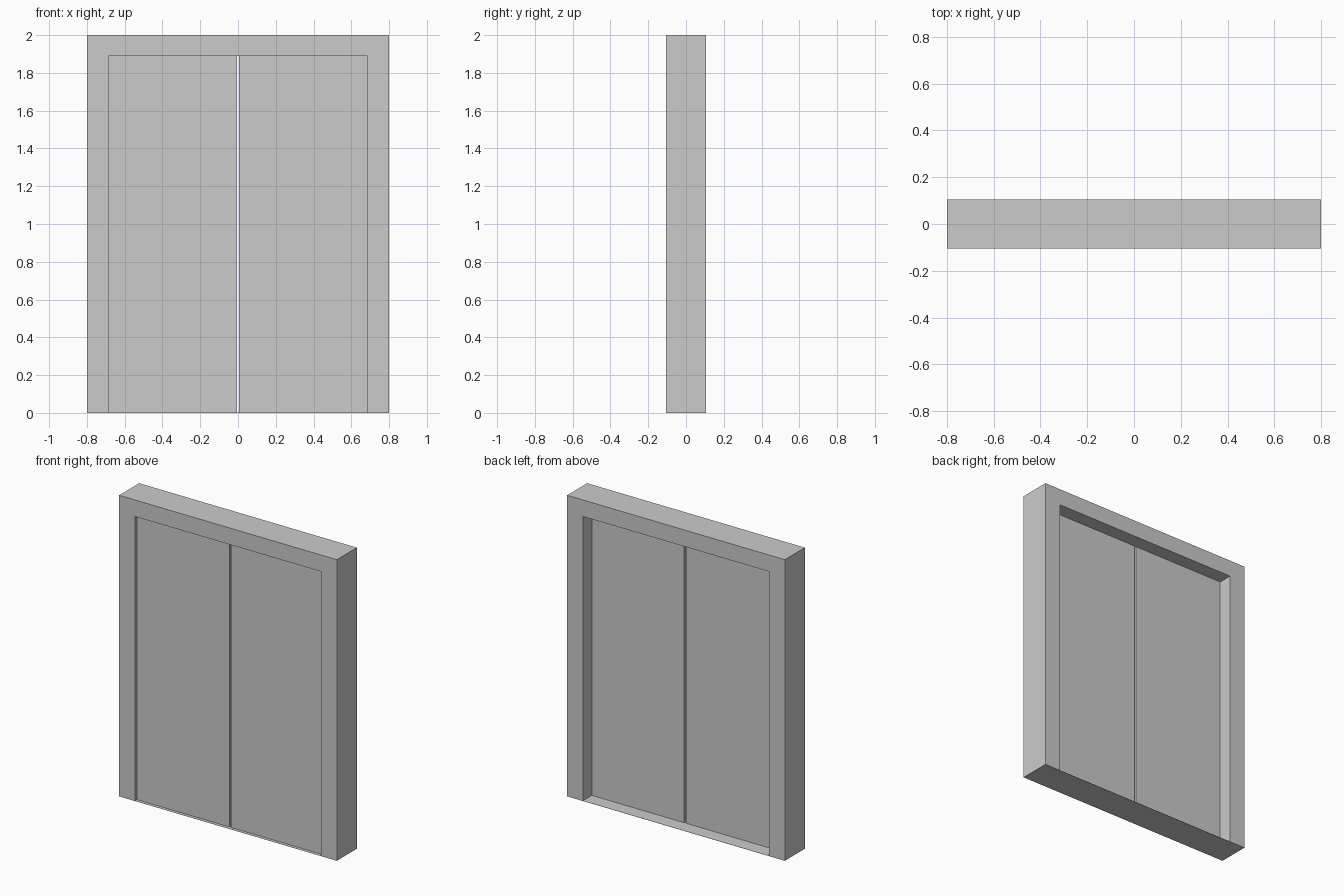
import bpy, bmesh

if "Cube" in bpy.data.objects:
    bpy.data.objects.remove(bpy.data.objects["Cube"])

W, H, D = 0.80, 2.0, 0.105          # outer half width, height, half depth
IW, IH = 0.685, 1.89                # opening half width and height
GAP = 0.006                         # half gap between the panels
DOOR_FRONT, DOOR_BACK = -0.083, 0.010


def extrude_profile(name, points, y0, y1):
    """Front-view outline (x, z) extruded from y0 to y1."""
    bm = bmesh.new()
    face = bm.faces.new([bm.verts.new((x, y0, z)) for x, z in points])
    if y1 != y0:
        new = bmesh.ops.extrude_face_region(bm, geom=[face])["geom"]
        verts = [v for v in new if isinstance(v, bmesh.types.BMVert)]
        bmesh.ops.translate(bm, verts=verts, vec=(0, y1 - y0, 0))
    bmesh.ops.recalc_face_normals(bm, faces=bm.faces[:])
    mesh = bpy.data.meshes.new(name)
    bm.to_mesh(mesh)
    bm.free()
    obj = bpy.data.objects.new(name, mesh)
    bpy.context.collection.objects.link(obj)
    return obj


# Frame: two jambs and a header in one outline
extrude_profile("door_frame", [(-W, 0), (-W, H), (W, H), (W, 0),
                               (IW, 0), (IW, IH), (-IW, IH), (-IW, 0)], -D, D)

# Thin threshold closing the bottom of the opening
extrude_profile("threshold", [(-IW, 0), (IW, 0), (IW, 0.001), (-IW, 0.001)], -D, D)

# Pair of door panels with a narrow gap between them
for side, name in ((-1, "left_door_panel"), (1, "right_door_panel")):
    a, b = side * GAP, side * IW
    extrude_profile(name, [(a, 0), (b, 0), (b, IH), (a, IH)], DOOR_FRONT, DOOR_BACK)
